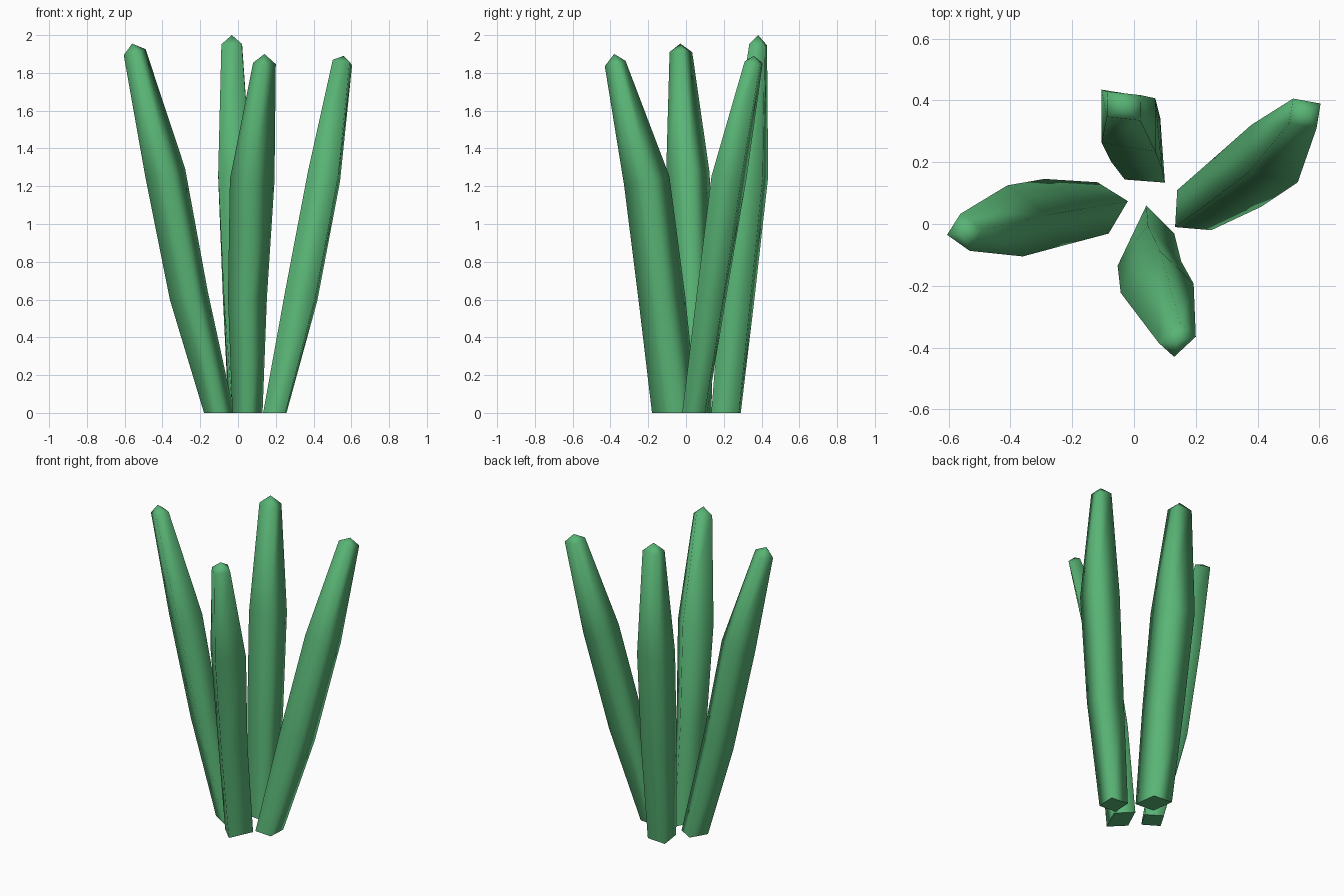
import bpy, bmesh
from mathutils import Vector

green = bpy.data.materials.new("leaf_green")
green.diffuse_color = (0.10, 0.46, 0.18, 1)


def stalk(name, heights, rings, tip):
    """Loft four-sided rings; each ring = centre xy, half-diagonal u, half-diagonal v."""
    bm = bmesh.new()
    centres = [Vector((r[0], r[1], z)) for r, z in zip(rings, heights)]
    loops = []
    for i, (cx, cy, ux, uy, vx, vy) in enumerate(rings):
        c = centres[i]
        # rings above the ground sit square to the leaning stalk
        d = centres[min(i + 1, 3)] - centres[max(i - 1, 0)]
        sx, sy = (d.x / d.z, d.y / d.z) if i else (0, 0)
        loop = []
        for ox, oy in ((ux, uy), (vx, vy), (-ux, -uy), (-vx, -vy)):
            loop.append(bm.verts.new(c + Vector((ox, oy, -sx * ox - sy * oy))))
        loops.append(loop)
    for a, b in zip(loops, loops[1:]):
        for k in range(4):
            n = (k + 1) % 4
            bm.faces.new((a[k], a[n], b[n], b[k]))
    # pointed tip
    apex = bm.verts.new(tip)
    for k in range(4):
        bm.faces.new((loops[3][k], loops[3][(k + 1) % 4], apex))
    for f in bm.faces:
        f.smooth = True
    # flat base with a sharp rim
    base = bm.faces.new(loops[0][::-1])
    for e in base.edges:
        e.smooth = False
    mesh = bpy.data.meshes.new(name)
    bm.to_mesh(mesh)
    bm.free()
    mesh.materials.append(green)
    bpy.context.collection.objects.link(bpy.data.objects.new(name, mesh))


stalk("left_stalk", (0, 0.62, 1.27, 1.91), (
    (-0.10, 0.052, 0.08, 0.022, -0.018, 0.083),
    (-0.26, 0.038, 0.10, 0.012, -0.03, 0.108),
    (-0.385, 0.010, 0.105, 0.02, -0.025, 0.115),
    (-0.547, -0.027, 0.058, 0.008, -0.015, 0.06)), (-0.56, -0.03, 1.955))

stalk("back_stalk", (0, 0.62, 1.26, 1.95), (
    (0.025, 0.212, 0.075, -0.078, 0.055, 0.068),
    (0.005, 0.273, 0.085, -0.09, 0.08, 0.07),
    (-0.018, 0.335, 0.087, -0.10, 0.087, 0.072),
    (-0.033, 0.382, 0.053, -0.047, 0.055, 0.035)), (-0.033, 0.382, 2.0))

stalk("right_stalk", (0, 0.62, 1.25, 1.855), (
    (0.195, 0.045, 0.055, -0.065, 0.062, 0.055),
    (0.335, 0.135, 0.075, -0.08, 0.085, 0.06),
    (0.455, 0.228, 0.075, -0.093, 0.085, 0.062),
    (0.553, 0.358, 0.038, -0.048, 0.051, 0.032)), (0.56, 0.36, 1.89))

stalk("front_stalk", (0, 0.61, 1.23, 1.85), (
    (0.05, -0.06, 0.08, 0.03, -0.01, 0.12),
    (0.05, -0.128, 0.103, 0.007, -0.005, 0.123),
    (0.075, -0.208, 0.118, 0.015, 0.01, 0.12),
    (0.14, -0.375, 0.06, 0.01, 0.01, 0.055)), (0.14, -0.38, 1.90))
